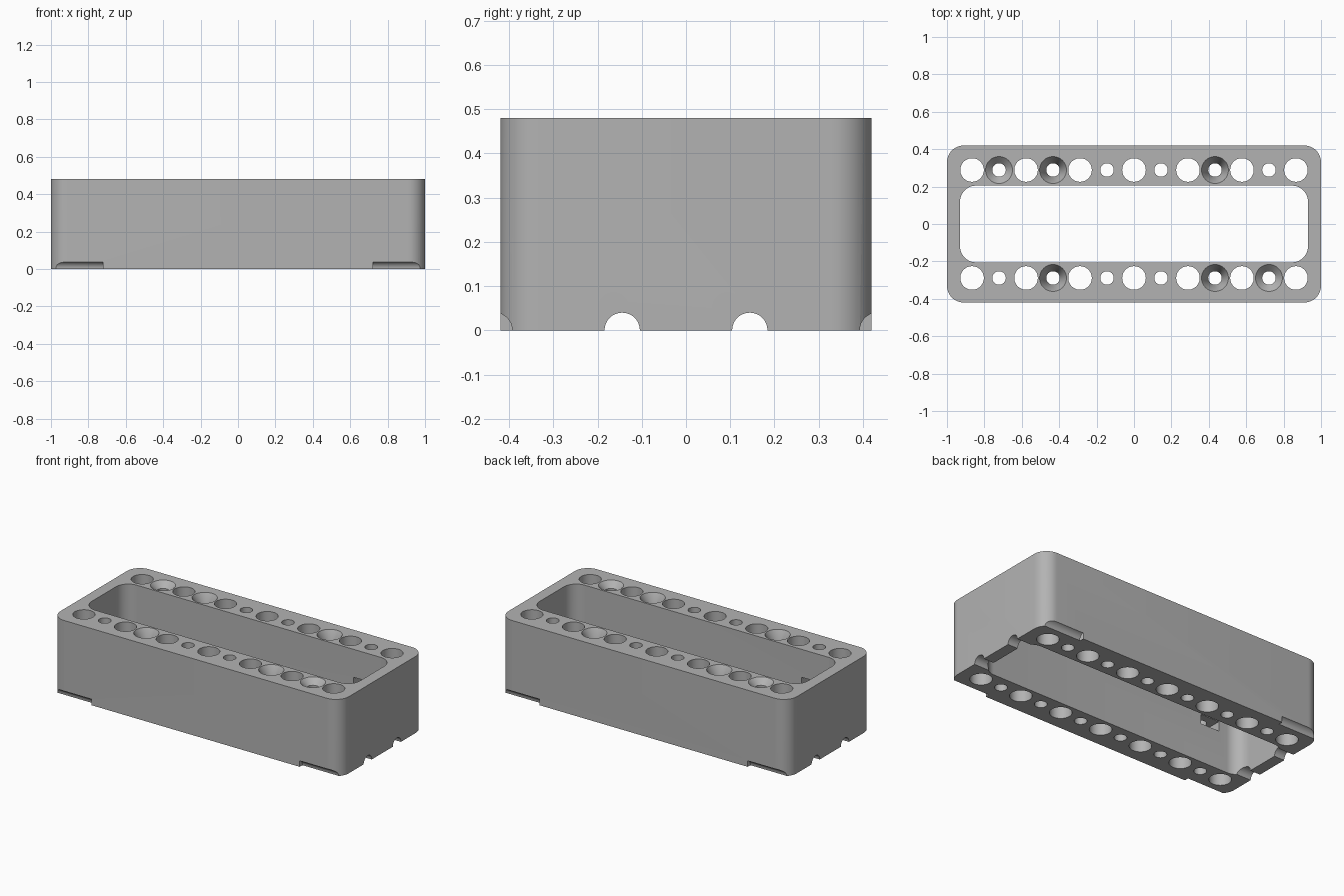
import bpy, bmesh, math

cube = bpy.data.objects.get("Cube")
if cube:
    bpy.data.objects.remove(cube, do_unlink=True)

HEIGHT = 0.48
PITCH = 0.1443      # spacing of the hole grid
ROW = 2 * PITCH     # distance of each hole row from the middle
LARGE, SMALL, SINK = 0.063, 0.036, 0.072


def circle(cx, cy, r, n=48, start=0.0, sweep=math.tau):
    step = sweep / n
    return [(cx + r * math.cos(start + i * step), cy + r * math.sin(start + i * step))
            for i in range(n)]


def rounded_rect(hx, hy, r, n=12):
    pts = []
    for k, (sx, sy) in enumerate([(1, 1), (-1, 1), (-1, -1), (1, -1)]):
        for i in range(n + 1):
            a = (k + i / n) * math.pi / 2
            pts.append((sx * (hx - r) + r * math.cos(a), sy * (hy - r) + r * math.sin(a)))
    return pts


def loft(bm, rings):
    """Closed solid through matching rings of 3D points, listed bottom to top."""
    loops = [[bm.verts.new(p) for p in ring] for ring in rings]
    bm.faces.new(loops[0][::-1])
    bm.faces.new(loops[-1])
    for low, high in zip(loops, loops[1:]):
        for i in range(len(low)):
            j = (i + 1) % len(low)
            bm.faces.new((low[i], low[j], high[j], high[i]))


def prism(bm, outline, z0, z1):
    loft(bm, [[(x, y, z) for x, y in outline] for z in (z0, z1)])


def turned(bm, x, y, profile):
    loft(bm, [[(px, py, z) for px, py in circle(x, y, r)] for r, z in profile])


def finish(bm, name):
    bmesh.ops.recalc_face_normals(bm, faces=bm.faces)
    mesh = bpy.data.meshes.new(name)
    bm.to_mesh(mesh)
    bm.free()
    obj = bpy.data.objects.new(name, mesh)
    bpy.context.collection.objects.link(obj)
    return obj


# Outer block
bm = bmesh.new()
prism(bm, rounded_rect(1.0, 0.42, 0.09), 0, HEIGHT)
frame = finish(bm, "mounting_frame")

# Central window and the two rows of holes
bm = bmesh.new()
prism(bm, rounded_rect(0.93, 0.205, 0.085), -0.1, HEIGHT + 0.1)
for side in (-1, 1):
    for i in range(-6, 7):
        x, y = i * PITCH, side * ROW
        if i % 2 == 0:
            turned(bm, x, y, [(LARGE, -0.1), (LARGE, HEIGHT + 0.1)])
        elif abs(i) == 3 or i == -5 * side:
            # countersunk screw holes, deeper on the inner pairs
            depth = 0.07 if abs(i) == 3 else 0.036
            turned(bm, x, y, [(SMALL, -0.1), (SMALL, HEIGHT - depth),
                              (SINK, HEIGHT), (SINK, HEIGHT + 0.1)])
        else:
            turned(bm, x, y, [(SMALL, -0.1), (SMALL, HEIGHT + 0.1)])
hole_cutter = finish(bm, "hole_cutter")

# Cable grooves under the ends and corners, plus two captive nut slots
bm = bmesh.new()
for end in (-1, 1):
    for y in (-3 * PITCH, -PITCH, PITCH, 3 * PITCH):
        ring = circle(y, 0, 0.04, 32)
        loft(bm, [[(end * x, py, pz) for py, pz in ring] for x in (5 * PITCH, 1.1)])
    half = 0.065
    tip = half / math.cos(math.pi / 6)
    outline = [(-half, -0.15), (half, -0.15), (half, tip / 2), (0, tip), (-half, tip / 2)]
    outline = [(end * (5 * PITCH + x), end * (ROW + y)) for x, y in outline]
    prism(bm, outline, 0.245, 0.305)
groove_cutter = finish(bm, "groove_cutter")

# Cut the block
for cutter in (hole_cutter, groove_cutter):
    cutter.hide_render = True
    mod = frame.modifiers.new(cutter.name, 'BOOLEAN')
    mod.operation = 'DIFFERENCE'
    mod.solver = 'EXACT'
    mod.object = cutter
bpy.context.view_layer.update()
evaluated = frame.evaluated_get(bpy.context.evaluated_depsgraph_get())
cut_mesh = bpy.data.meshes.new_from_object(evaluated)
frame.modifiers.clear()
frame.data = cut_mesh
for cutter in (hole_cutter, groove_cutter):
    bpy.data.objects.remove(cutter, do_unlink=True)

# Material
grey = bpy.data.materials.new("light_grey")
grey.use_nodes = True
colour = (0.45, 0.45, 0.45, 1)
grey.diffuse_color = colour
grey.node_tree.nodes["Principled BSDF"].inputs["Base Color"].default_value = colour
frame.data.materials.clear()
frame.data.materials.append(grey)

# Smooth curved walls, sharp rims
bpy.ops.object.select_all(action='DESELECT')
frame.select_set(True)
bpy.context.view_layer.objects.active = frame
bpy.ops.object.shade_smooth_by_angle(angle=math.radians(30))
